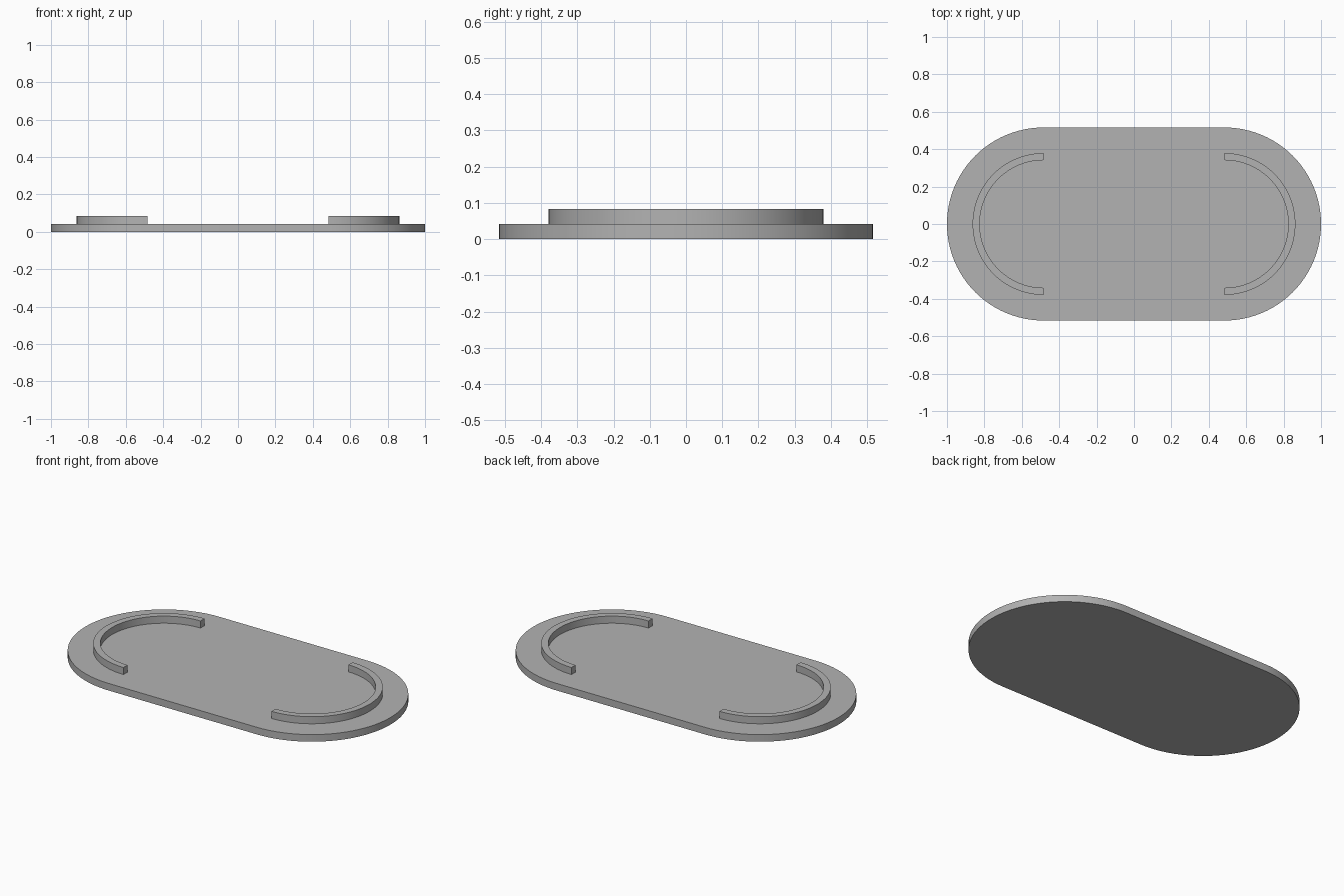
import bpy
import bmesh
from math import pi, cos, sin, radians

cube = bpy.data.objects.get("Cube")
if cube:
    bpy.data.objects.remove(cube, do_unlink=True)

CENTRE_X = 0.484      # centre of each rounded end
PLATE_R = 0.516
RIDGE_OUTER, RIDGE_INNER = 0.379, 0.341
THICK = 0.042
STEPS = 48

grey = bpy.data.materials.new("plain grey")
grey.use_nodes = True
colour = (0.45, 0.45, 0.45, 1)
grey.diffuse_color = colour
grey.node_tree.nodes["Principled BSDF"].inputs["Base Color"].default_value = colour


def arc(side, radius):
    """Half circle bulging outwards at one end, anticlockwise."""
    start = -pi / 2 if side > 0 else pi / 2
    angles = [start + pi * i / STEPS for i in range(STEPS + 1)]
    return [(side * CENTRE_X + radius * cos(a), radius * sin(a)) for a in angles]


def extrude_outline(name, outline, bottom, height):
    """Flat outline pulled straight up into a solid."""
    bm = bmesh.new()
    face = bm.faces.new([bm.verts.new((x, y, bottom)) for x, y in outline])
    top = bmesh.ops.extrude_face_region(bm, geom=[face], use_keep_orig=True)
    verts = [v for v in top["geom"] if isinstance(v, bmesh.types.BMVert)]
    bmesh.ops.translate(bm, verts=verts, vec=(0, 0, height))
    bmesh.ops.recalc_face_normals(bm, faces=bm.faces)
    mesh = bpy.data.meshes.new(name)
    bm.to_mesh(mesh)
    bm.free()
    mesh.materials.append(grey)
    obj = bpy.data.objects.new(name, mesh)
    bpy.context.collection.objects.link(obj)
    bpy.ops.object.select_all(action="DESELECT")
    obj.select_set(True)
    bpy.context.view_layer.objects.active = obj
    bpy.ops.object.shade_smooth_by_angle(angle=radians(30))
    return obj


# Base plate with two round ends
extrude_outline("base_plate", arc(1, PLATE_R) + arc(-1, PLATE_R), 0, THICK)

# Half-ring ridges standing on the plate
for name, side in (("left_ridge", 1), ("right_ridge", -1)):
    ring = arc(side, RIDGE_OUTER) + arc(side, RIDGE_INNER)[::-1]
    extrude_outline(name, ring, THICK, THICK)
